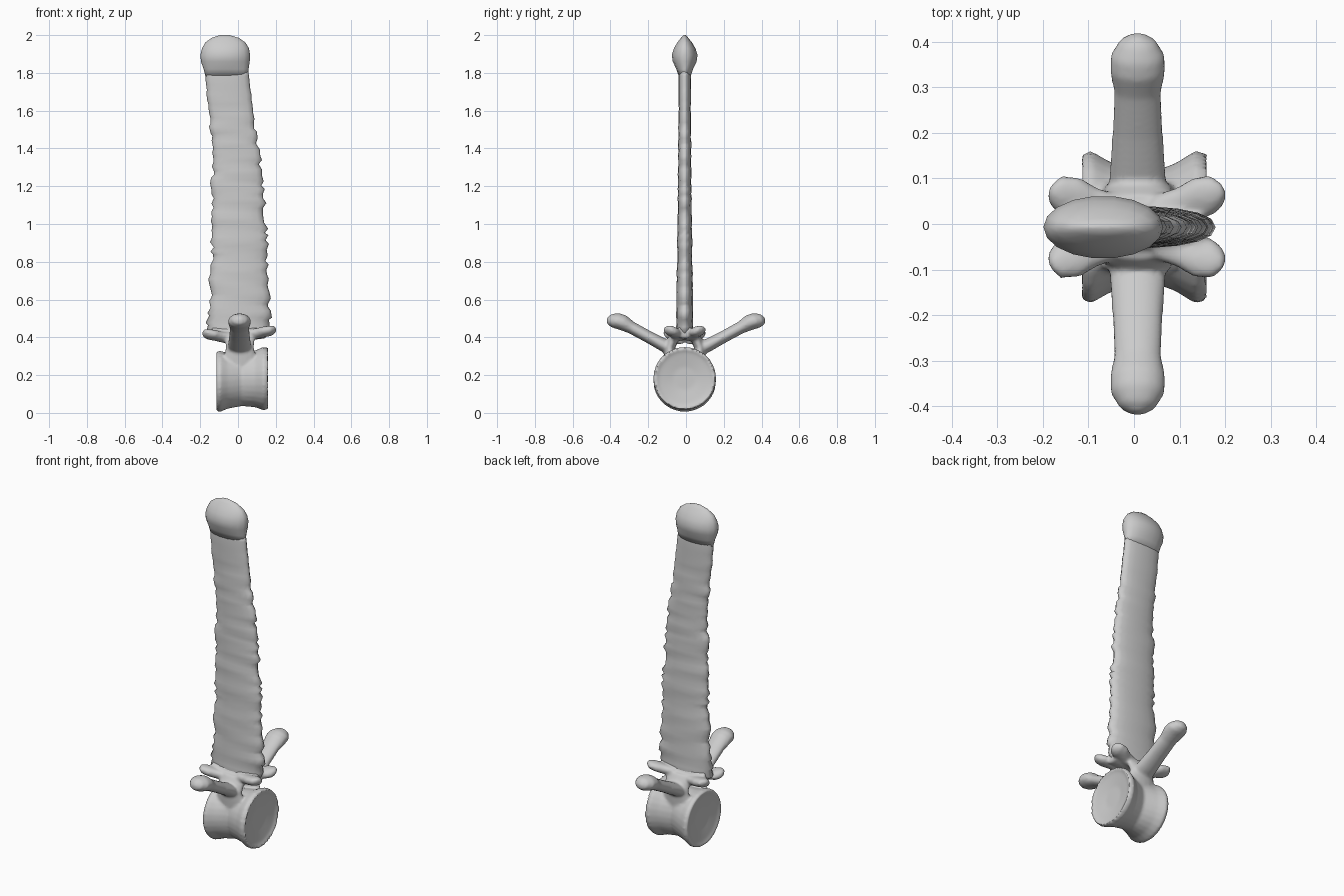
import bpy, bmesh, math, random
from mathutils import Vector

random.seed(4)
CY = -0.007  # side-to-side centre


def loft(bm, rings, n=16, power=1.0):
    """Skin rings given as (centre, half_u, half_v) and cap both ends."""
    loops = []
    for c, u, v in rings:
        c, u, v = Vector(c), Vector(u), Vector(v)
        loop = []
        for i in range(n):
            a = 2 * math.pi * i / n
            ca, sa = math.cos(a), math.sin(a)
            sa = math.copysign(abs(sa) ** power, sa)
            loop.append(bm.verts.new(c + u * ca + v * sa))
        loops.append(loop)
    for a, b in zip(loops, loops[1:]):
        for i in range(n):
            j = (i + 1) % n
            bm.faces.new((a[i], a[j], b[j], b[i]))
    bm.faces.new(loops[0][::-1])
    bm.faces.new(loops[-1])


def lerp(table, z):
    for (z0, *a), (z1, *b) in zip(table, table[1:]):
        if z <= z1:
            t = (z - z0) / (z1 - z0)
            return [p + (q - p) * t for p, q in zip(a, b)]
    return table[-1][1:]


def finish(bm, name):
    bmesh.ops.recalc_face_normals(bm, faces=bm.faces)
    me = bpy.data.meshes.new(name)
    bm.to_mesh(me)
    bm.free()
    for p in me.polygons:
        p.use_smooth = True
    ob = bpy.data.objects.new(name, me)
    bpy.context.collection.objects.link(ob)
    return ob


# Base: all parts are fused by the remesh below
bm = bmesh.new()

# spool-shaped body with dished ends (x, z centre, half width y, half height z)
spool = [(-0.095, 0.165, 0.06, 0.06), (-0.108, 0.165, 0.135, 0.135),
         (-0.118, 0.166, 0.157, 0.155), (-0.095, 0.167, 0.168, 0.162),
         (-0.055, 0.17, 0.145, 0.148), (0.02, 0.178, 0.115, 0.142),
         (0.09, 0.18, 0.14, 0.15), (0.135, 0.182, 0.168, 0.168),
         (0.162, 0.182, 0.16, 0.162), (0.15, 0.182, 0.135, 0.138),
         (0.137, 0.182, 0.06, 0.06)]
loft(bm, [((x, CY, z), (0, w, 0), (0, 0, h)) for x, z, w, h in spool], 28)

for s in (-1, 1):
    # arch walls beside the canal
    loft(bm, [((0.01, CY + s * y, z), (hx, 0, 0), (0, hy, 0)) for y, z, hx, hy in
              [(0.075, 0.24, 0.09, 0.03), (0.079, 0.30, 0.085, 0.030),
               (0.08, 0.345, 0.075, 0.030), (0.062, 0.39, 0.08, 0.032),
               (0.04, 0.425, 0.09, 0.03)]])
    # side processes with knobbed ends
    path = [(0.07, 0.335, 0.065, 0.035), (0.12, 0.36, 0.062, 0.035),
            (0.20, 0.403, 0.056, 0.032), (0.29, 0.452, 0.052, 0.033),
            (0.335, 0.478, 0.061, 0.042), (0.37, 0.489, 0.06, 0.043),
            (0.402, 0.497, 0.04, 0.032), (0.416, 0.502, 0.012, 0.012)]
    loft(bm, [((0.008, s * y, z), (hx, 0, 0), (0, -s * 0.46 * h, 0.89 * h))
              for y, z, hx, h in path])
    # articular lobes fore and aft
    for e, ox, dz in ((-1, 0, -0.008), (1, 0.012, 0.01)):
        lobe = [(0.03, 0.035, 0.40, 0.035, 0.03), (0.08, 0.05, 0.408, 0.036, 0.028),
                (0.12, 0.064, 0.418, 0.046, 0.028), (0.16, 0.069, 0.424, 0.044, 0.027),
                (0.18, 0.069, 0.428, 0.027, 0.02), (0.189, 0.069, 0.43, 0.01, 0.01)]
        loft(bm, [((e * x + ox, CY + s * y, z + dz), (0, hy, s * 0.008), (0, 0, hz))
                  for x, y, z, hy, hz in lobe])

# roof over the canal
loft(bm, [((x, CY, 0.425), (0, 0.05, 0), (0, 0, h)) for x, h in
          [(-0.14, 0.03), (-0.06, 0.04), (0.07, 0.04), (0.15, 0.03)]])

base = finish(bm, "vertebra_base")
m = base.modifiers.new("fuse", 'REMESH')
m.mode = 'VOXEL'
m.voxel_size = 0.008
m.use_smooth_shade = True
m = base.modifiers.new("soften", 'SMOOTH')
m.factor = 0.5
m.iterations = 5

# Tall blade with ragged edges (z, left x, right x, half thickness)
edge = [(0.41, -0.15, 0.15, 0.045), (0.46, -0.165, 0.175, 0.045),
        (0.6, -0.15, 0.165, 0.043), (0.8, -0.14, 0.155, 0.041),
        (1.0, -0.132, 0.147, 0.038), (1.2, -0.135, 0.13, 0.036),
        (1.4, -0.14, 0.11, 0.034), (1.6, -0.155, 0.08, 0.032),
        (1.8, -0.173, 0.055, 0.032)]
bm = bmesh.new()
rings = []
for i in range(57):
    z = 0.41 + 1.40 * i / 56
    l, r, t = lerp(edge, z)
    k = min(1, (1.85 - z) * 2)
    l += random.uniform(-0.013, 0.012) * k
    r += random.uniform(-0.012, 0.013) * k
    t *= random.uniform(0.95, 1.06)
    tilt = random.uniform(-0.02, 0.02) * k
    rings.append((((l + r) / 2, CY, z), ((r - l) / 2, 0, tilt * 0.5), (0, t, 0)))
loft(bm, rings, 18, 0.85)
finish(bm, "spine_blade")

# Swollen cap narrowing to a ridge
cap = [(1.78, -0.172, 0.054, 0.031), (1.82, -0.182, 0.056, 0.045),
       (1.86, -0.196, 0.062, 0.064), (1.895, -0.199, 0.064, 0.069),
       (1.93, -0.190, 0.058, 0.058), (1.96, -0.174, 0.040, 0.040),
       (1.985, -0.140, 0.005, 0.020), (2.0, -0.095, -0.045, 0.006)]
bm = bmesh.new()
loft(bm, [(((l + r) / 2, CY, z), ((r - l) / 2, 0, 0), (0, t, 0))
          for z, l, r, t in cap], 18)
finish(bm, "spine_cap")
